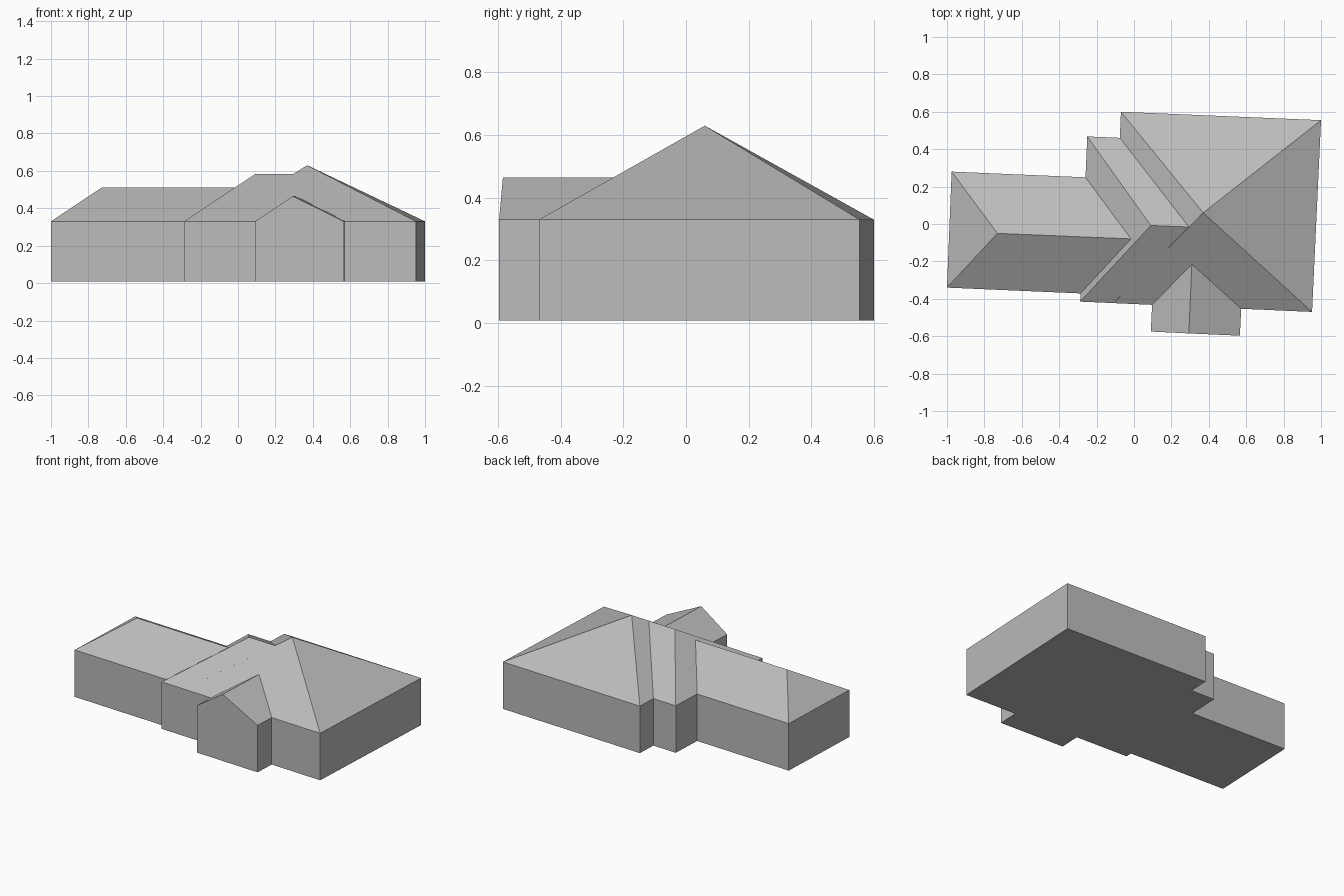
import bpy
import bmesh
import math

cube = bpy.data.objects.get("Cube")
if cube:
    bpy.data.objects.remove(cube, do_unlink=True)

BASE, EAVE = 0.008, 0.33

grey = bpy.data.materials.new("plain grey")
grey.use_nodes = True
colour = (0.5, 0.5, 0.5, 1)
grey.diffuse_color = colour
grey.node_tree.nodes["Principled BSDF"].inputs["Base Color"].default_value = colour


def roofed_block(name, plan, ridge, height):
    """Walls raised from a plan to the eaves, closed by a roof over the ridge points."""
    bm = bmesh.new()
    for x, y in plan:
        bm.verts.new((x, y, BASE))
        bm.verts.new((x, y, EAVE))
    for x, y in ridge:
        bm.verts.new((x, y, height))
    bmesh.ops.convex_hull(bm, input=bm.verts[:])
    bmesh.ops.dissolve_limit(bm, angle_limit=math.radians(1),
                             verts=bm.verts[:], edges=bm.edges[:])
    bmesh.ops.recalc_face_normals(bm, faces=bm.faces[:])
    mesh = bpy.data.meshes.new(name)
    bm.to_mesh(mesh)
    bm.free()
    mesh.materials.append(grey)
    obj = bpy.data.objects.new(name, mesh)
    bpy.context.collection.objects.link(obj)
    return obj


# Tall pyramid-roofed main house
roofed_block("main_house",
             [(-0.07, 0.60), (1.0, 0.555), (0.952, -0.47), (-0.11, -0.423)],
             [(0.37, 0.06)], 0.63)

# Middle section with a lower hipped ridge running into the main roof
roofed_block("middle_section",
             [(-0.25, 0.468), (0.30, 0.445), (0.30, -0.441), (-0.288, -0.415)],
             [(0.09, -0.008), (0.32, -0.017)], 0.582)

# Long side wing, hipped at its outer end
roofed_block("side_wing",
             [(-0.975, 0.28), (-0.20, 0.247), (-0.22, -0.374), (-1.0, -0.34)],
             [(-0.73, -0.05), (0.02, -0.081)], 0.51)

# Gabled front porch
roofed_block("front_porch",
             [(0.09, -0.575), (0.566, -0.597), (0.577, -0.38), (0.10, -0.36)],
             [(0.293, -0.585), (0.31, -0.20)], 0.465)
